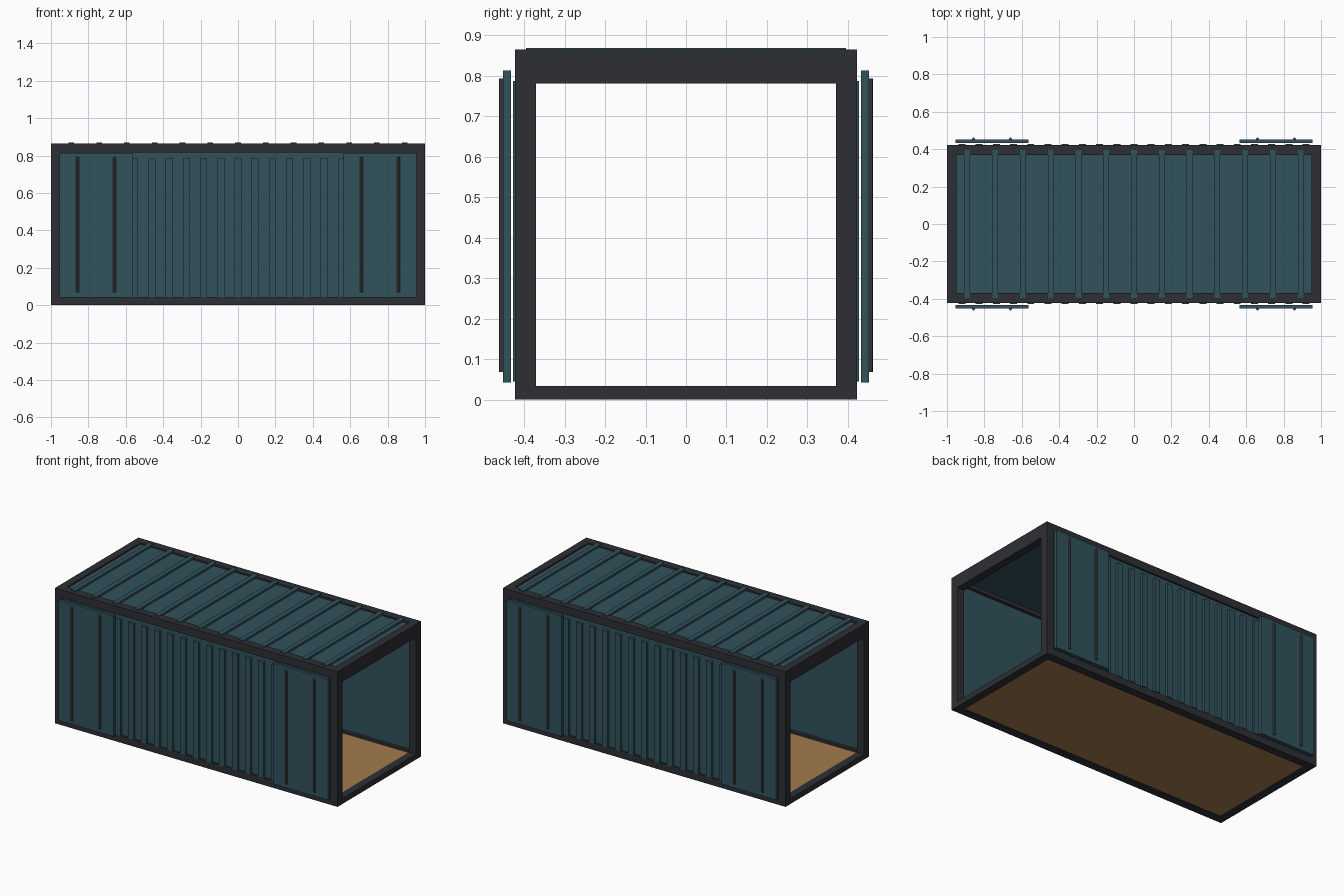
import bpy, bmesh
from mathutils import Matrix

if "Cube" in bpy.data.objects:
    bpy.data.objects.remove(bpy.data.objects["Cube"])


def material(name, rgb):
    m = bpy.data.materials.new(name)
    m.diffuse_color = (*rgb, 1)
    m.use_nodes = True
    m.node_tree.nodes["Principled BSDF"].inputs["Base Color"].default_value = m.diffuse_color
    return m


TEAL = material("teal_paint", (0.032, 0.085, 0.108))
DARK = material("dark_steel", (0.027, 0.028, 0.033))
GREY = material("rod_steel", (0.07, 0.07, 0.075))
WOOD = material("plywood", (0.36, 0.20, 0.075))


def add_box(bm, x0, x1, y0, y1, z0, z1):
    mat = Matrix.Translation(((x0 + x1) / 2, (y0 + y1) / 2, (z0 + z1) / 2))
    mat = mat @ Matrix.Diagonal((abs(x1 - x0), abs(y1 - y0), abs(z1 - z0), 1))
    bmesh.ops.create_cube(bm, size=1, matrix=mat)


def finish(name, bm, mat):
    me = bpy.data.meshes.new(name)
    bm.to_mesh(me)
    bm.free()
    me.materials.append(mat)
    ob = bpy.data.objects.new(name, me)
    bpy.context.collection.objects.link(ob)
    return ob


def boxes(name, mat, items):
    bm = bmesh.new()
    for it in items:
        add_box(bm, *it)
    return finish(name, bm, mat)


# end frames: posts, tall header, low sill
for ex, end in ((-1, "left"), (1, "right")):
    for sy, side in ((-1, "front"), (1, "back")):
        boxes(f"{side}_{end}_post", DARK,
              [(ex * 0.95, ex, sy * 0.37, sy * 0.422, 0, 0.865)])
    boxes(f"{end}_header", DARK, [(ex * 0.95, ex, -0.37, 0.37, 0.781, 0.865)])
    boxes(f"{end}_sill", DARK, [(ex * 0.95, ex, -0.37, 0.37, 0, 0.034)])

for sy, side in ((-1, "front"), (1, "back")):
    # long rails
    boxes(f"{side}_top_rail", DARK, [(-0.95, 0.95, sy * 0.37, sy * 0.422, 0.815, 0.865)])
    boxes(f"{side}_bottom_rail", DARK, [(-0.95, 0.95, sy * 0.37, sy * 0.422, 0, 0.045)])
    # side wall and its vertical ribs
    boxes(f"{side}_wall", TEAL, [(-0.95, 0.95, sy * 0.39, sy * 0.41, 0.045, 0.815)])
    boxes(f"{side}_wall_ribs", TEAL,
          [(i * 0.092 - 0.0185, i * 0.092 + 0.0185, sy * 0.405, sy * 0.427, 0.045, 0.787)
           for i in range(-10, 11)])
    # door leaves standing off the wall, each with two locking rods
    for ex, end in ((-1, "left"), (1, "right")):
        boxes(f"{side}_{end}_door", TEAL,
              [(ex * 0.565, ex * 0.955, sy * 0.432, sy * 0.452, 0.042, 0.813)])
        bm = bmesh.new()
        for x in (0.66, 0.858):
            bmesh.ops.create_cone(
                bm, cap_ends=True, segments=8, radius1=0.008, radius2=0.008, depth=0.725,
                matrix=Matrix.Translation((ex * x, sy * 0.454, 0.4305)))
        finish(f"{side}_{end}_door_rods", bm, GREY)

# roof sheet with cross ribs
boxes("roof_panel", TEAL, [(-0.95, 0.95, -0.37, 0.37, 0.838, 0.856)])
boxes("roof_ribs", TEAL,
      [(i * 0.1485 - 0.015, i * 0.1485 + 0.015, -0.395, 0.395, 0.85, 0.869)
       for i in range(-6, 7)])

# plywood floor
boxes("floor", WOOD, [(-0.955, 0.955, -0.375, 0.375, 0.005, 0.031)])
